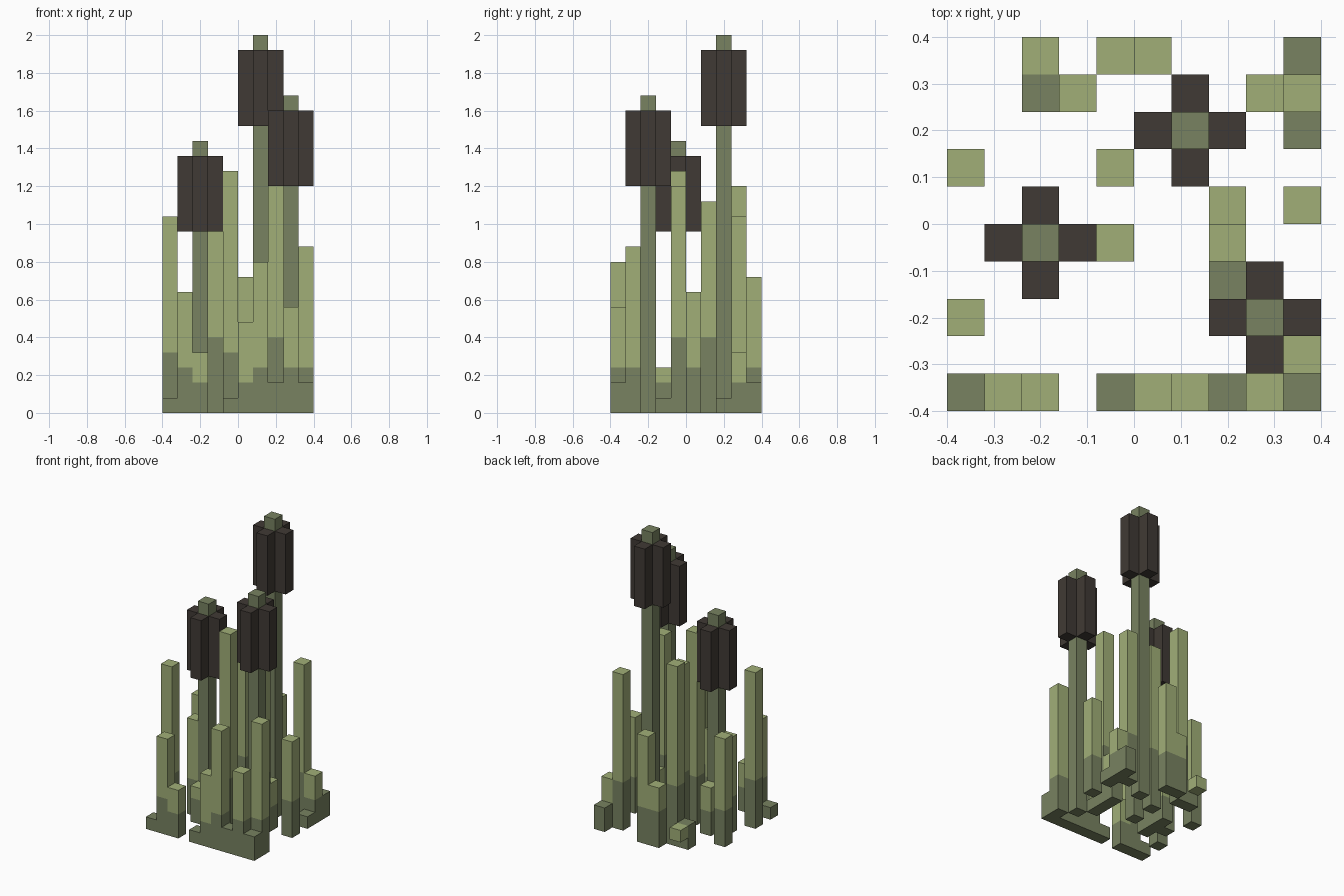
import bpy
import bmesh

if "Cube" in bpy.data.objects:
    bpy.data.objects.remove(bpy.data.objects["Cube"])

CELL = 0.08  # block size; columns sit on a 10 x 10 block grid


def material(name, color):
    m = bpy.data.materials.new(name)
    m.diffuse_color = (*color, 1.0)
    m.use_nodes = True
    m.node_tree.nodes["Principled BSDF"].inputs["Base Color"].default_value = m.diffuse_color
    return m


LIGHT = material("light_green", (0.355, 0.427, 0.187))
DARK = material("dark_green", (0.188, 0.224, 0.119))
BROWN = material("dark_brown", (0.051, 0.042, 0.035))


def column(bm, i, j, levels, mats):
    """Square column at cell (i, j) with rings at the given levels, one material per section."""
    x, y = -0.4 + i * CELL, -0.4 + j * CELL
    rings = [[bm.verts.new((x + a * CELL, y + b * CELL, k * CELL))
              for a, b in ((0, 0), (1, 0), (1, 1), (0, 1))] for k in levels]
    bm.faces.new(rings[0][::-1]).material_index = mats[0]
    bm.faces.new(rings[-1]).material_index = mats[-1]
    for low, high, mat in zip(rings, rings[1:], mats):
        for n in range(4):
            m = (n + 1) % 4
            bm.faces.new((low[n], low[m], high[m], high[n])).material_index = mat


def finish(bm, name, materials):
    me = bpy.data.meshes.new(name)
    bm.to_mesh(me)
    bm.free()
    for m in materials:
        me.materials.append(m)
    bpy.context.collection.objects.link(bpy.data.objects.new(name, me))


# Reeds: cell i, cell j, dark base height, full height
REEDS = [
    (0, 2, 4, 13), (0, 6, 3, 9), (1, 0, 3, 8), (1, 4, 3, 8), (2, 0, 2, 4),
    (2, 3, 2, 3), (2, 5, 2, 4), (3, 8, 5, 15), (4, 4, 4, 16), (4, 6, 5, 14),
    (4, 9, 3, 5), (5, 0, 2, 6), (5, 9, 3, 9), (6, 0, 3, 10), (7, 4, 5, 15),
    (7, 5, 2, 4), (8, 0, 3, 7), (8, 8, 4, 13), (9, 1, 3, 11), (9, 5, 3, 8),
    (9, 8, 2, 4),
]
for i, j, base, top in REEDS:
    bm = bmesh.new()
    column(bm, i, j, (0, base, top), (0, 1))
    finish(bm, "reed", (DARK, LIGHT))

# Low dark stubs around the reeds
bm = bmesh.new()
for i, j, top in ((0, 0, 1), (4, 0, 1), (7, 0, 2), (9, 0, 2), (7, 3, 1),
                  (9, 7, 1), (9, 9, 2), (2, 8, 2)):
    column(bm, i, j, (0, top), (0,))
finish(bm, "root_stubs", (DARK,))

# Small overhanging shoot
bm = bmesh.new()
column(bm, 2, 9, (1, 2), (0,))
finish(bm, "side_shoot", (LIGHT,))

# Cattails: stem with a cross-shaped seed head just below the tip
for i, j, top in ((6, 7, 25), (2, 4, 18), (8, 2, 21)):
    bm = bmesh.new()
    column(bm, i, j, (0, top), (0,))
    finish(bm, "cattail_stem", (DARK,))
    bm = bmesh.new()
    for di, dj in ((1, 0), (-1, 0), (0, 1), (0, -1)):
        column(bm, i + di, j + dj, (top - 6, top - 1), (0,))
    finish(bm, "cattail_head", (BROWN,))
